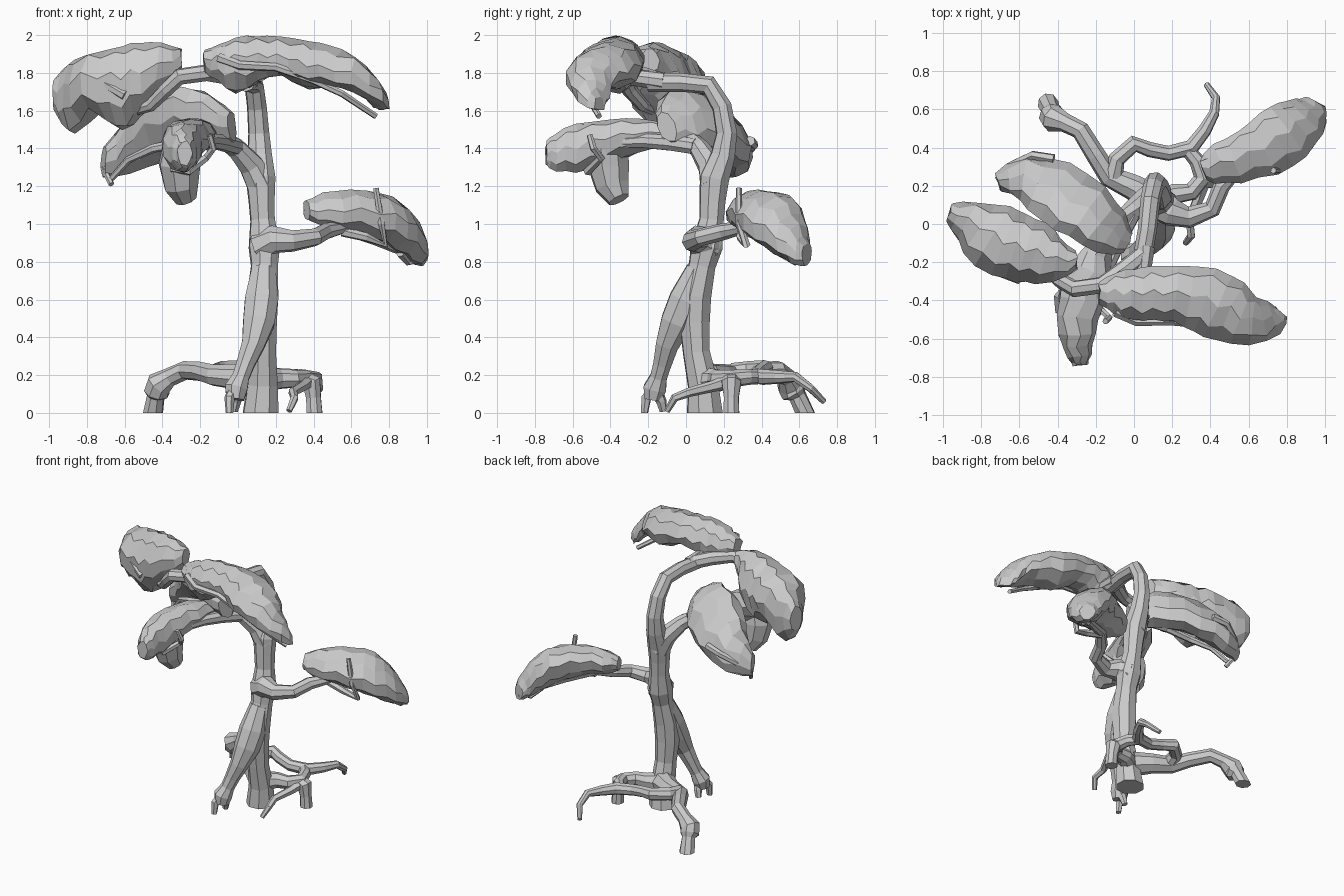
import bpy, bmesh, math, random
from mathutils import Vector

random.seed(4)


def loft(name, rings):
    """Join closed rings of points into a capped, flat-shaded skin."""
    bm = bmesh.new()
    vs = [[bm.verts.new(p) for p in r] for r in rings]
    n = len(vs[0])
    for a, b in zip(vs, vs[1:]):
        for i in range(n):
            j = (i + 1) % n
            bm.faces.new((a[i], a[j], b[j], b[i]))
    bm.faces.new(vs[0][::-1])
    bm.faces.new(vs[-1])
    bmesh.ops.recalc_face_normals(bm, faces=bm.faces)
    me = bpy.data.meshes.new(name)
    bm.to_mesh(me)
    bm.free()
    ob = bpy.data.objects.new(name, me)
    bpy.context.collection.objects.link(ob)
    return ob


def limb(name, stations, sides=8):
    """Tapered tube through stations (x, y, z, radius)."""
    pts = [Vector(s[:3]) for s in stations]
    rings, side = [], None
    for i, p in enumerate(pts):
        t = (pts[min(i + 1, len(pts) - 1)] - pts[max(i - 1, 0)]).normalized()
        # flat foot where a limb meets the ground
        if p.z == 0:
            t = Vector((0, 0, math.copysign(1, t.z)))
        if side is None:
            side = t.cross(Vector((0.3, 0.9, 0.2)))
        side = (side - t * side.dot(t)).normalized()
        up = t.cross(side)
        r = stations[i][3]
        rings.append([p + side * r * math.cos(k * math.tau / sides)
                      + up * r * math.sin(k * math.tau / sides) for k in range(sides)])
    return loft(name, rings)


def pad(name, stations, roll=0, sides=9):
    """Foliage cloud through stations (x, y, z, half width, rise, drop)."""
    st = [Vector(s) for s in stations]
    fine = []
    for i in range(len(st) - 1):
        a, b, c, d = (st[max(i - 1, 0)], st[i], st[i + 1], st[min(i + 2, len(st) - 1)])
        fine += [b, (b + c) * 0.5625 - (a + d) * 0.0625]
    fine.append(st[-1])
    rings = []
    for i, s in enumerate(fine):
        t = fine[min(i + 1, len(fine) - 1)] - fine[max(i - 1, 0)]
        side = Vector((-t[1], t[0], 0)).normalized()
        side.z = roll
        ring = []
        for k in range(sides):
            a = (k + 0.3 * (i % 2)) * math.tau / sides
            h = math.sin(a) * (s[4] if math.sin(a) > 0 else s[5])
            p = Vector(s[:3]) + side * s[3] * math.cos(a) + Vector((0, 0, h))
            ring.append(p + Vector([random.uniform(-.006, .006) for _ in range(3)]))
        rings.append(ring)
    return loft(name, rings)


# Trunk, bending back and then forward to the crown
limb("trunk", [(.12, .1, 0, .1), (.13, .09, .15, .085), (.13, .055, .32, .075),
               (.125, .045, .48, .085), (.13, .05, .62, .088), (.14, .085, .78, .075),
               (.14, .11, .88, .088), (.13, .135, 1.02, .068), (.125, .14, 1.12, .072),
               (.12, .15, 1.24, .082), (.115, .195, 1.36, .068), (.11, .215, 1.48, .058),
               (.1, .19, 1.62, .054), (.085, .12, 1.735, .052), (.07, -.03, 1.75, .05),
               (.04, -.2, 1.75, .05)])

# Branches
limb("right_branch", [(.13, .11, .88, .095), (.2, .06, .92, .075), (.29, .035, .91, .057),
                      (.41, .08, .93, .047), (.46, .2, .96, .045), (.55, .3, .98, .035),
                      (.72, .42, .92, .03), (.86, .53, .86, .025), (.96, .63, .8, .018)])
limb("left_branch", [(.125, .15, 1.2, .08), (.07, .13, 1.31, .07), (-.01, .07, 1.4, .055),
                     (-.1, 0, 1.46, .05), (-.25, .06, 1.42, .035)])
limb("front_branch", [(-.01, .05, 1.41, .045), (-.08, -.08, 1.43, .045), (-.14, -.22, 1.44, .04),
                      (-.2, -.38, 1.43, .03)])
limb("crown_left_branch", [(.05, -.16, 1.76, .05), (-.05, -.24, 1.785, .05),
                           (-.17, -.32, 1.8, .045), (-.31, -.34, 1.78, .045),
                           (-.38, -.3, 1.71, .04), (-.46, -.23, 1.63, .035),
                           (-.56, -.16, 1.6, .03)])
limb("crown_right_branch", [(.06, -.12, 1.755, .05), (.04, -.3, 1.78, .045),
                            (.12, -.42, 1.79, .035)])

# Foliage pads
pad("crown_foliage", [(-.18, -.36, 1.86, .06, .06, .06), (-.1, -.36, 1.855, .11, .1, .1),
                      (-.01, -.37, 1.86, .135, .125, .17), (.1, -.37, 1.86, .145, .14, .12),
                      (.22, -.37, 1.86, .15, .13, .07), (.37, -.4, 1.83, .18, .14, .12),
                      (.5, -.46, 1.8, .17, .135, .07), (.62, -.51, 1.76, .13, .13, .07),
                      (.73, -.49, 1.67, .095, .1, .05), (.77, -.46, 1.62, .04, .06, .02)])
pad("upper_left_foliage", [(-.965, .06, 1.68, .05, .1, .09), (-.87, .02, 1.68, .11, .19, .21),
                           (-.74, -.07, 1.74, .19, .175, .15), (-.62, -.12, 1.73, .18, .21, .24),
                           (-.52, -.15, 1.75, .17, .21, .19),
                           (-.41, -.19, 1.8, .12, .16, .12), (-.3, -.19, 1.87, .05, .06, .07)])
pad("middle_left_foliage", [(-.71, .22, 1.33, .05, .08, .08), (-.58, .24, 1.41, .12, .13, .14),
                            (-.42, .17, 1.5, .17, .14, .14), (-.25, .06, 1.55, .165, .155, .14),
                            (-.12, -.05, 1.54, .13, .13, .13), (-.03, -.1, 1.51, .06, .08, .07)],
    -.5)
pad("front_foliage", [(-.17, -.1, 1.48, .06, .06, .06), (-.23, -.24, 1.47, .11, .09, .09),
                      (-.28, -.4, 1.45, .12, .11, .13), (-.3, -.58, 1.4, .1, .13, .13),
                      (-.285, -.69, 1.38, .065, .1, .1), (-.28, -.74, 1.37, .04, .07, .06)])
limb("front_foliage_lobe", [(-.29, -.42, 1.42, .11), (-.31, -.41, 1.31, .115),
                            (-.3, -.39, 1.2, .095), (-.275, -.355, 1.13, .06)])
pad("right_foliage", [(.36, .28, 1.07, .06, .05, .05), (.45, .31, 1.07, .11, .09, .08),
                      (.6, .36, 1.08, .14, .1, .12), (.75, .44, 1.05, .165, .115, .15),
                      (.86, .52, .98, .15, .13, .14), (.925, .59, .89, .11, .11, .1),
                      (.955, .64, .84, .06, .06, .06)], .2)

# Twigs curling around the pads
twigs = {
    "crown_twig": [(-.1, -.46, 1.88), (.01, -.51, 1.84), (.2, -.51, 1.83), (.4, -.53, 1.76),
                   (.55, -.53, 1.69), (.73, -.46, 1.57)],
    "upper_left_twig": [(-.6, -.29, 1.68), (-.72, -.25, 1.75), (-.79, -.17, 1.82)],
    "middle_left_twig": [(-.42, .34, 1.44), (-.53, .36, 1.42), (-.64, .31, 1.36),
                         (-.71, .24, 1.29), (-.67, .18, 1.21)],
    "middle_under_twig": [(-.25, .02, 1.44), (-.45, .06, 1.4), (-.58, .14, 1.34),
                          (-.67, .2, 1.24)],
    "front_twig": [(-.35, -.5, 1.3), (-.26, -.52, 1.28), (-.17, -.45, 1.35), (-.13, -.49, 1.4),
                   (-.15, -.51, 1.47)],
    "right_twig": [(.55, .3, .96), (.68, .29, .93), (.78, .32, .89), (.76, .28, 1.0),
                   (.73, .28, 1.19)],
    "right_tip_twig": [(.86, .5, .85), (.9, .58, .8), (.96, .6, .81)],
}
for name, path in twigs.items():
    limb(name, [(*p, .027 - .011 * i / (len(path) - 1)) for i, p in enumerate(path)], 6)

# Roots
limb("front_root", [(.135, .065, .76, .068), (.125, 0, .6, .095), (.11, -.05, .48, .09),
                    (.08, -.1, .36, .065), (.04, -.125, .26, .052), (.015, -.145, .19, .048),
                    (-.01, -.165, .13, .065), (-.015, -.175, .07, .05)])
limb("front_root_toe_a", [(-.02, -.17, .13, .03), (-.045, -.21, .08, .028), (-.045, -.22, 0, .02)], 6)
limb("front_root_toe_b", [(0, -.16, .12, .035), (-.01, -.13, .06, .028), (-.02, -.12, .01, .02)], 6)
limb("left_root", [(.1, .12, .18, .085), (0, .19, .19, .07), (-.13, .25, .2, .058),
                   (-.2, .36, .22, .052), (-.28, .49, .225, .05), (-.36, .53, .19, .05),
                   (-.42, .55, .15, .072), (-.43, .57, .11, .07), (-.435, .59, .09, .048),
                   (-.45, .63, 0, .055)])
limb("back_root", [(-.11, .25, .21, .055), (-.09, .34, .23, .045), (0, .42, .235, .045),
                   (.08, .39, .22, .04), (.18, .37, .2, .04), (.3, .4, .19, .043),
                   (.37, .49, .19, .036), (.42, .58, .19, .028), (.43, .66, .13, .022),
                   (.38, .73, .06, .016)])
limb("right_root", [(.13, .1, .17, .075), (.22, .16, .18, .055), (.3, .17, .18, .048),
                    (.36, .24, .18, .048), (.33, .33, .19, .042), (.28, .39, .19, .038)])
limb("right_stump", [(.34, .24, .18, .048), (.39, .24, .16, .055), (.4, .24, .08, .042),
                     (.405, .24, 0, .045)])
limb("right_thin_root", [(.37, .24, .17, .04), (.34, .14, .14, .03), (.29, .02, .11, .025),
                         (.3, -.06, .08, .022), (.27, -.1, .01, .016)], 6)
